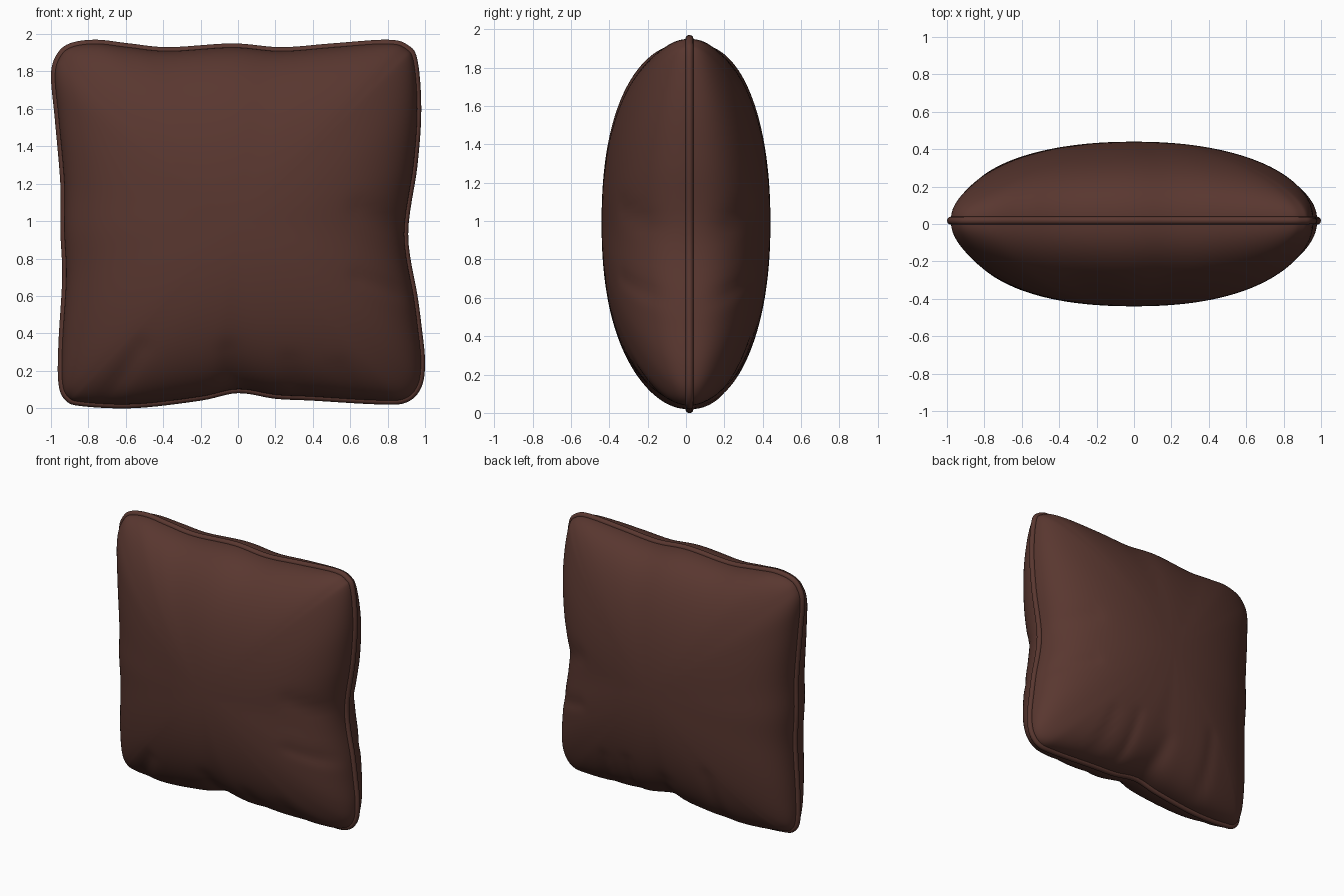
import bpy, bmesh, math
from mathutils import Vector

cube = bpy.data.objects.get("Cube")
if cube:
    bpy.data.objects.remove(cube)

# Single fabric colour
fabric = bpy.data.materials.new("dark_brown_fabric")
fabric.use_nodes = True
color = (0.100, 0.038, 0.029, 1.0)
fabric.diffuse_color = color
shader = fabric.node_tree.nodes["Principled BSDF"]
shader.inputs["Base Color"].default_value = color
shader.inputs["Roughness"].default_value = 0.8

# Seam outline in hundredths (x, z), clockwise from the upper left corner
SEAM = [(-100, 178), (-97, 189), (-90, 195), (-76, 197), (-58, 195), (-37, 193),
        (-3, 195), (23, 193), (50, 195), (80, 197), (91, 194), (96, 186),
        (98, 160), (96, 130), (91, 93), (96, 60), (98, 45), (100, 25),
        (98, 11), (90, 3), (75, 2), (40, 4), (20, 5), (0, 8), (-20, 4),
        (-55, 0), (-83, 1), (-92, 4), (-96, 13), (-96, 35), (-94, 70),
        (-95, 95), (-95, 120), (-98, 155)]
CENTER = Vector((0, 0, 0.99))
SEAM_Y = 0.018
PIPE_RADIUS = 0.021
DEPTH = 0.44


def smooth_loop(points, steps):
    """Closed Catmull-Rom curve through the points, in the xz plane."""
    pts = [Vector((x / 100, 0, z / 100)) for x, z in points]
    n = len(pts)
    loop = []
    for i in range(n):
        a, b, c, d = (pts[(i + k - 1) % n] for k in range(4))
        for j in range(steps):
            t = j / steps
            loop.append(0.5 * (2 * b + (c - a) * t + (2 * a - 5 * b + 4 * c - d) * t ** 2
                               + (3 * b - a - 3 * c + d) * t ** 3))
    return loop


def outward(loop):
    """Normals of the clockwise loop, pointing away from the middle."""
    n = len(loop)
    result = []
    for i in range(n):
        t = (loop[(i + 1) % n] - loop[i - 1]).normalized()
        result.append(Vector((-t.z, 0, t.x)))
    return result


def bridge(bm, first, second):
    n = len(first)
    for i in range(n):
        k = (i + 1) % n
        bm.faces.new((first[i], first[k], second[k], second[i]))


def finish(name, bm):
    bmesh.ops.recalc_face_normals(bm, faces=bm.faces)
    mesh = bpy.data.meshes.new(name)
    bm.to_mesh(mesh)
    bm.free()
    mesh.materials.append(fabric)
    mesh.polygons.foreach_set("use_smooth", [True] * len(mesh.polygons))
    obj = bpy.data.objects.new(name, mesh)
    bpy.context.collection.objects.link(obj)
    return obj


# Soft folds that run in from the seam: start, end, width, depth, side (0 = both)
FOLDS = [((0.93, 0.95), (0.65, 1.06), 0.06, 0.022, 0),
         ((0.95, 0.60), (0.65, 0.70), 0.05, 0.018, 0),
         ((0.00, 0.06), (-0.05, 0.30), 0.06, 0.022, 0),
         ((-0.70, 0.05), (-0.52, 0.32), 0.05, 0.022, -1),
         ((0.33, 0.05), (0.28, 0.25), 0.05, 0.016, -1),
         ((0.62, 0.05), (0.55, 0.22), 0.05, 0.018, -1),
         ((0.28, 0.05), (0.25, 0.40), 0.04, 0.018, 1),
         ((0.50, 0.05), (0.45, 0.36), 0.04, 0.018, 1),
         ((-0.45, 0.05), (-0.42, 0.45), 0.05, 0.016, 1)]


def fold_depth(p, side):
    total = 0
    for start, end, width, depth, where in FOLDS:
        if where in (0, side):
            a = Vector((start[0], 0, start[1]))
            d = Vector((end[0], 0, end[1])) - a
            t = max(0, min(1, (p - a).dot(d) / d.length_squared))
            dist = (p - a - d * t).length
            total += depth * (1 - 0.6 * t) * math.exp(-(dist / width) ** 2)
    return total


def flatness(d):
    """0 in the middle of the cushion, close to 1 at its square border."""
    return 1 - (1 - abs(d.x / 1.01) ** 2.2) * (1 - abs(d.z / 1.0) ** 2.2)


seam = smooth_loop(SEAM, 6)
normals = outward(seam)
edge = [p - n * PIPE_RADIUS for p, n in zip(seam, normals)]

# Stuffed body: rings shrink from the seam to the middle of each face
RINGS = 44
bm = bmesh.new()
border = [bm.verts.new((p.x, SEAM_Y, p.z)) for p in edge]
for side in (-1, 1):
    previous = border
    for r in range(1, RINGS):
        s = math.cos(r / RINGS * math.pi / 2)
        ring = []
        for p in edge:
            d = p - CENTER
            q = CENTER + d * s
            puff = (1 - flatness(d * s) / flatness(d)) ** 0.43
            fold = fold_depth(q, side) * min(1, 2 * puff)
            y = side * (DEPTH * puff - fold) + SEAM_Y * s ** 4
            ring.append(bm.verts.new((q.x, y, q.z)))
        bridge(bm, previous, ring)
        previous = ring
    tip = bm.verts.new((CENTER.x, side * DEPTH, CENTER.z))
    for i in range(len(previous)):
        bm.faces.new((previous[i - 1], previous[i], tip))
finish("cushion_body", bm)

# Piping: a round cord swept along the seam
SIDES = 12
bm = bmesh.new()
cords = []
for k in range(SIDES):
    a = 2 * math.pi * k / SIDES
    cords.append([bm.verts.new(p + n * PIPE_RADIUS * math.cos(a)
                               + Vector((0, SEAM_Y + PIPE_RADIUS * math.sin(a), 0)))
                  for p, n in zip(edge, normals)])
for k in range(SIDES):
    bridge(bm, cords[k - 1], cords[k])
finish("seam_piping", bm)
